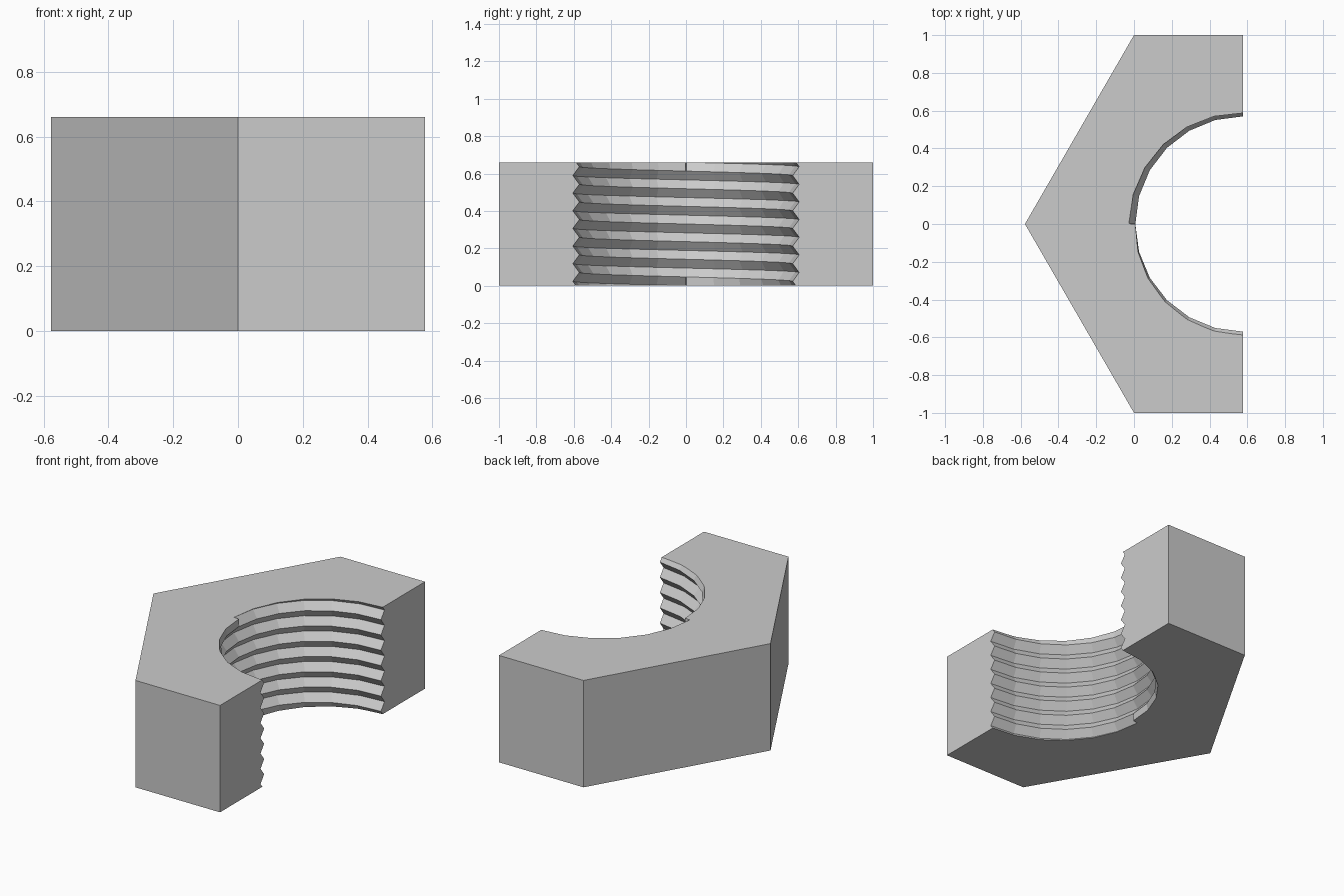
import bpy, bmesh
from math import sin, cos, pi, radians

cube = bpy.data.objects.get("Cube")
if cube:
    bpy.data.objects.remove(cube, do_unlink=True)

HEIGHT = 0.66
TURNS = 7
PITCH = HEIGHT / TURNS
CREST, ROOT = 0.57, 0.605      # thread radii
AXIS_X = 1 / 3 ** 0.5          # bore axis lies on the cut plane

steel = bpy.data.materials.new("grey_steel")
steel.use_nodes = True
steel.diffuse_color = (0.6, 0.6, 0.6, 1)
steel.node_tree.nodes["Principled BSDF"].inputs["Base Color"].default_value = (0.6, 0.6, 0.6, 1)


def loft(name, loops):
    """Closed solid through a stack of loops with equal point counts."""
    bm = bmesh.new()
    rows = [[bm.verts.new(p) for p in loop] for loop in loops]
    n = len(rows[0])
    for low, high in zip(rows, rows[1:]):
        for i in range(n):
            j = (i + 1) % n
            bm.faces.new((low[i], low[j], high[j], high[i]))
    bm.faces.new(rows[0][::-1])
    bm.faces.new(rows[-1])
    bmesh.ops.recalc_face_normals(bm, faces=bm.faces)
    mesh = bpy.data.meshes.new(name)
    bm.to_mesh(mesh)
    bm.free()
    mesh.materials.append(steel)
    obj = bpy.data.objects.new(name, mesh)
    bpy.context.collection.objects.link(obj)
    return obj


# Half of a hexagonal nut
outline = [(AXIS_X, 1), (0, 1), (-AXIS_X, 0), (0, -1), (AXIS_X, -1)]
nut = loft("half_hex_nut", [[(x, y, z) for x, y in outline] for z in (0, HEIGHT)])


# Threaded cutter: crest and root rows climb with the angle,
# and the thread starts and ends abruptly at the middle of the bore
def thread_row(level):
    is_root = level == int(level)
    points = []
    for degrees in angles:
        a = radians(degrees)
        turn = (a - pi) / (2 * pi)
        radius = ROOT if is_root else CREST
        if (level == 0 and turn < 0) or (level == TURNS and turn > 0):
            radius = CREST + (ROOT - CREST) * min(1, abs(turn) * 4)
        points.append((AXIS_X + radius * cos(a), radius * sin(a), (level + turn) * PITCH))
    return points


angles = [*range(75, 180, 15), 179.8, 180.2, *range(195, 300, 15)]
cutter = loft("thread_cutter", [thread_row(k / 2) for k in range(-1, 2 * TURNS + 2)])
cutter.hide_render = True

# Cut the threaded bore
cut = nut.modifiers.new("threaded_bore", "BOOLEAN")
cut.operation = "DIFFERENCE"
cut.solver = "EXACT"
cut.object = cutter
bpy.context.view_layer.objects.active = nut
bpy.ops.object.modifier_apply(modifier=cut.name)
bpy.data.objects.remove(cutter, do_unlink=True)
